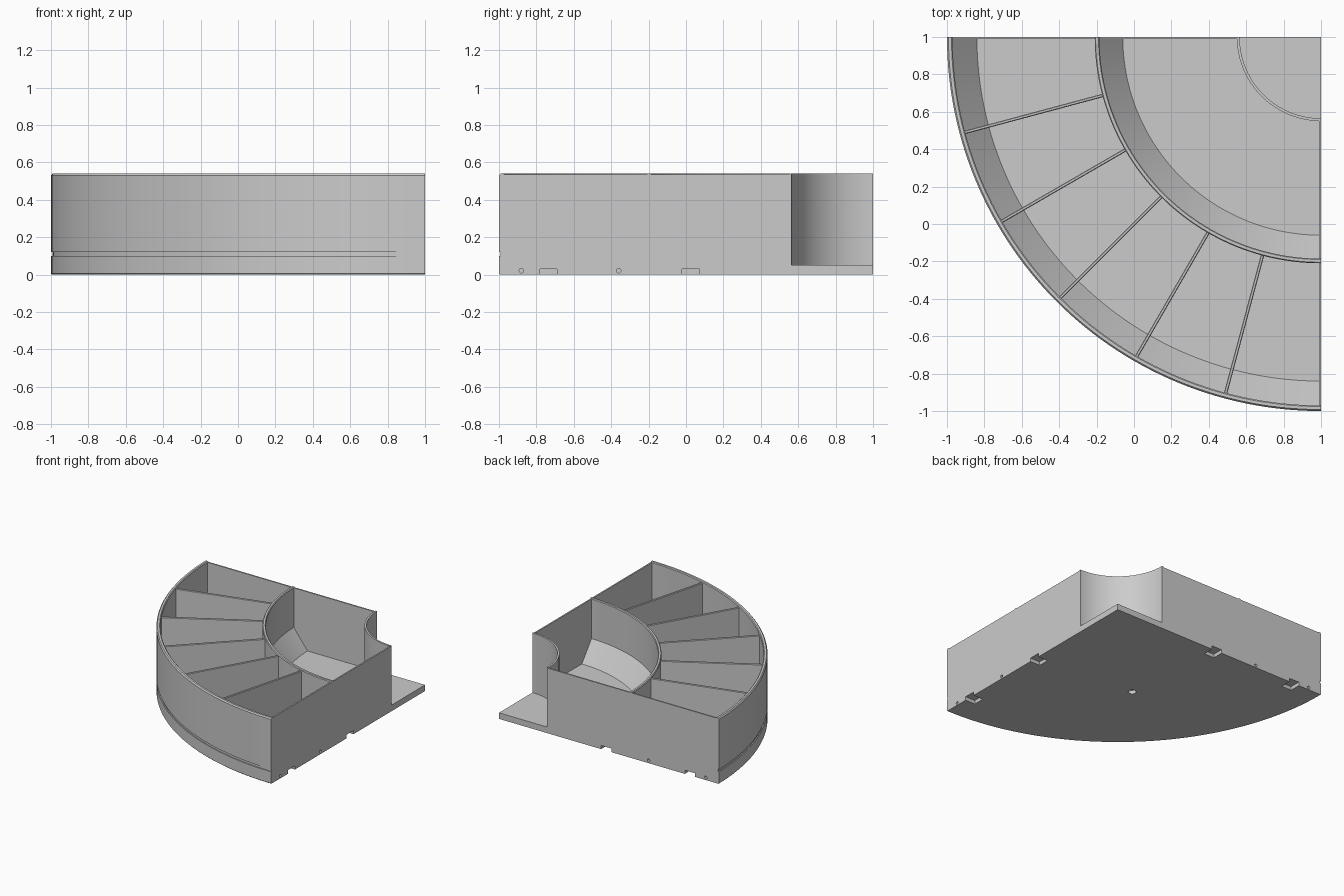
import bpy, bmesh, math
from mathutils import Matrix, Vector

if "Cube" in bpy.data.objects:
    bpy.data.objects.remove(bpy.data.objects["Cube"])

grey = bpy.data.materials.new("light_grey")
grey.use_nodes = True
COLOUR = (0.6, 0.6, 0.6, 1)
grey.diffuse_color = COLOUR
grey.node_tree.nodes["Principled BSDF"].inputs["Base Color"].default_value = COLOUR

PIVOT = Vector((1, 1, 0))   # corner shared by all the arcs
RIM, WALL_TOP, FLOOR, SCOOP = 0.54, 0.53, 0.05, 0.21


def finish(bm, name):
    bmesh.ops.recalc_face_normals(bm, faces=bm.faces)
    mesh = bpy.data.meshes.new(name)
    bm.to_mesh(mesh)
    bm.free()
    mesh.materials.append(grey)
    obj = bpy.data.objects.new(name, mesh)
    bpy.context.collection.objects.link(obj)
    return obj


def add_box(bm, lo, hi, matrix=Matrix()):
    lo, hi = Vector(lo), Vector(hi)
    size = Matrix.Diagonal((*(hi - lo), 1))
    return bmesh.ops.create_cube(bm, size=1, matrix=matrix @ Matrix.Translation((lo + hi) / 2) @ size)


def add_cylinder(bm, radius, depth, matrix):
    bmesh.ops.create_cone(bm, cap_ends=True, segments=20, radius1=radius,
                          radius2=radius, depth=depth, matrix=matrix)


# Tray body: one (radius, height) profile swept through a quarter turn
profile = [
    (0, 0), (1.995, 0), (2, 0.005),
    (2, 0.1), (1.992, 0.1), (1.992, 0.12), (2, 0.12),         # groove
    (2, 0.53), (1.992, RIM), (1.976, RIM), (1.97, 0.534),     # outer rim
    (1.97, SCOOP), (1.84, FLOOR),                             # outer scoop
    (1.21, FLOOR), (1.21, 0.534), (1.205, RIM), (1.19, RIM), (1.185, 0.534),
    (1.185, SCOOP), (1.06, FLOOR),                            # inner scoop
    (0.45, FLOOR), (0.45, RIM), (0.435, RIM), (0.435, FLOOR), # hub wall
    (0, FLOOR),
]
STEPS = 60
bm = bmesh.new()
rings = []
for i in range(STEPS + 1):
    a = math.pi * (1 + 0.5 * i / STEPS)
    rings.append([bm.verts.new((1 + r * math.cos(a), 1 + r * math.sin(a), z)) for r, z in profile])
n = len(profile)
for a, b in zip(rings, rings[1:]):
    for j in range(n):
        k = (j + 1) % n
        if profile[j][0] or profile[k][0]:
            bm.faces.new((a[j], b[j], b[k], a[k]))
bm.faces.new(rings[0])
bm.faces.new(rings[-1])
bmesh.ops.remove_doubles(bm, verts=bm.verts, dist=1e-5)
tray = finish(bm, "tray_body")

# Clip sockets and pin holes along both straight sides, plus a hole underneath
swap = Matrix(((0, 1, 0, 0), (1, 0, 0, 0), (0, 0, 1, 0), (0, 0, 0, 1)))
bm = bmesh.new()
for side in (Matrix(), swap):
    for y in (-0.735, 0.025):
        add_box(bm, (0.91, y - 0.046, -0.05), (1.05, y + 0.046, 0.03), side)
    for y in (-0.88, -0.36):
        add_cylinder(bm, 0.012, 0.1, side @ Matrix.Translation((1, y, 0.021))
                     @ Matrix.Rotation(math.pi / 2, 4, 'Y'))
add_cylinder(bm, 0.03, 0.06, Matrix.Translation((0.12, 0.12, 0)))
cutter = finish(bm, "socket_cutter")
cutter.hide_render = True

cut = tray.modifiers.new("sockets", 'BOOLEAN')
cut.operation, cut.solver, cut.object = 'DIFFERENCE', 'EXACT', cutter
bpy.context.view_layer.objects.active = tray
tray.select_set(True)
bpy.ops.object.modifier_apply(modifier=cut.name)
bpy.data.objects.remove(cutter)
bpy.ops.object.shade_smooth_by_angle(angle=math.radians(25))

# Straight outer walls along the two flat sides
for name, side in (("left_side_wall", Matrix()), ("back_wall", swap)):
    bm = bmesh.new()
    add_box(bm, (0.988, -0.98, 0.04), (1, 0.56, 0.535), side)
    finish(bm, name)

# Radial dividers between the six outer compartments
for i in range(1, 6):
    bm = bmesh.new()
    turn = Matrix.Translation(PIVOT) @ Matrix.Rotation(math.pi + math.radians(15 * i), 4, 'Z')
    add_box(bm, (1.2, -0.009, 0.04), (1.975, 0.009, WALL_TOP), turn)
    bmesh.ops.bevel(bm, geom=[e for e in bm.edges if all(v.co.z > 0.5 for v in e.verts)],
                    offset=0.004, segments=1, affect='EDGES')
    finish(bm, f"divider_{i}")
